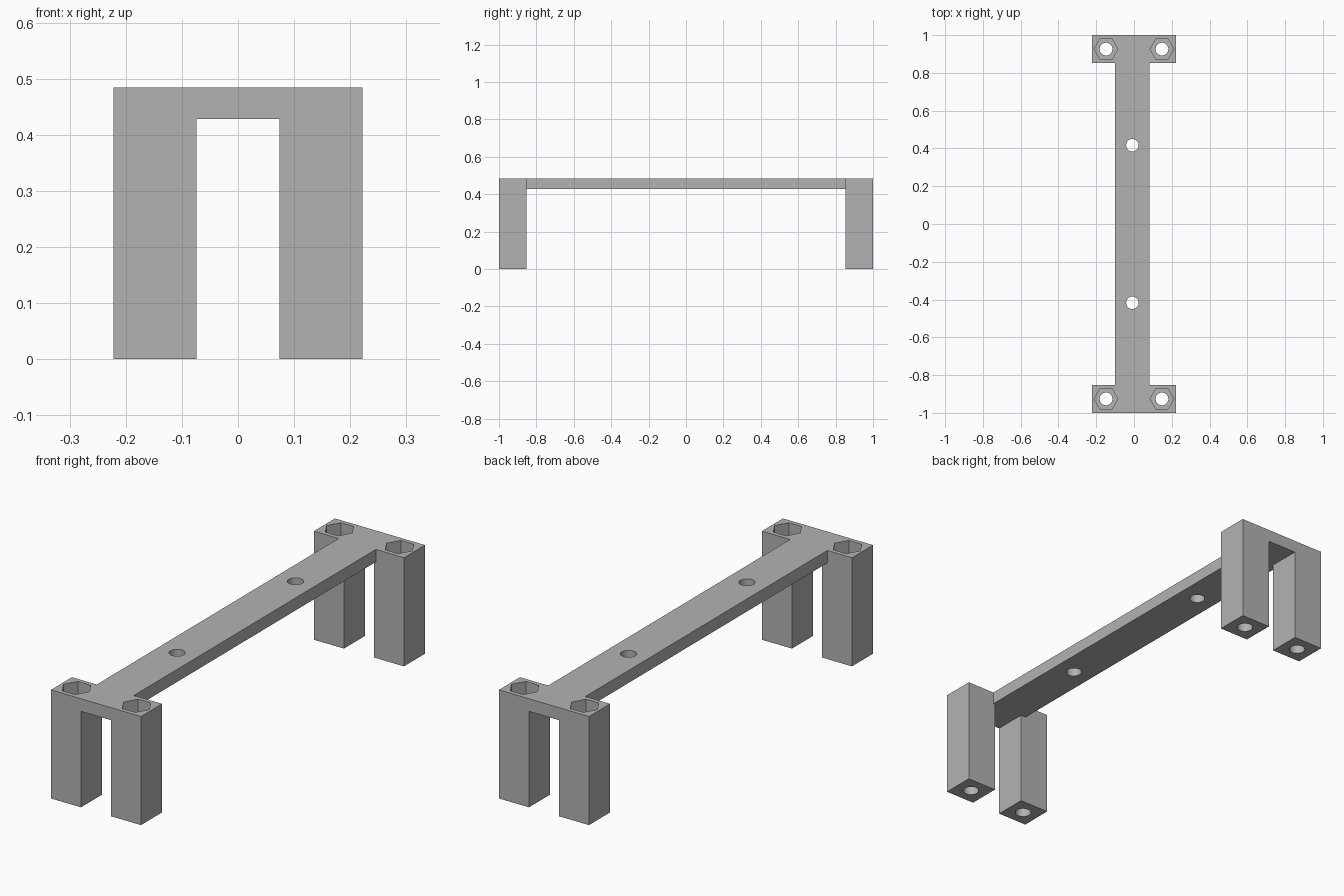
import bpy, bmesh, math
from mathutils import Vector

if "Cube" in bpy.data.objects:
    bpy.data.objects.remove(bpy.data.objects["Cube"], do_unlink=True)

HALF_W, LEG, TOP, UNDER = 0.222, 0.148, 0.484, 0.428
BAR_L, BAR_R = -0.1, 0.083
INNER_Y, INNER_X = 1 - LEG, HALF_W - LEG

grey = bpy.data.materials.new("plain grey")
grey.use_nodes = True
colour = (0.45, 0.45, 0.45, 1)
grey.diffuse_color = colour
grey.node_tree.nodes["Principled BSDF"].inputs["Base Color"].default_value = colour


def make_object(name, bm):
    mesh = bpy.data.meshes.new(name)
    bm.to_mesh(mesh)
    bm.free()
    mesh.materials.append(grey)
    obj = bpy.data.objects.new(name, mesh)
    bpy.context.collection.objects.link(obj)
    return obj


# Plan of the bracket: a narrow bar with a wide plate at each end
xs = [-HALF_W, BAR_L, -INNER_X, INNER_X, BAR_R, HALF_W]
ys = [-1, -INNER_Y, INNER_Y, 1]
bm = bmesh.new()
grid = [[bm.verts.new((x, y, UNDER)) for y in ys] for x in xs]
legs, plan = [], []
for i in range(len(xs) - 1):
    for j in range(len(ys) - 1):
        at_end = j != 1
        if not at_end and not (BAR_L <= xs[i] and xs[i + 1] <= BAR_R):
            continue
        face = bm.faces.new((grid[i][j], grid[i + 1][j], grid[i + 1][j + 1], grid[i][j + 1]))
        plan.append(face)
        if at_end and abs(xs[i] + xs[i + 1]) / 2 > INNER_X:
            legs.append(face)
bmesh.ops.delete(bm, geom=[v for v in bm.verts if not v.link_faces], context='VERTS')


def extrude(faces, dz, keep):
    result = bmesh.ops.extrude_face_region(bm, geom=faces, use_keep_orig=keep)
    moved = [g for g in result["geom"] if isinstance(g, bmesh.types.BMVert)]
    bmesh.ops.translate(bm, verts=moved, vec=Vector((0, 0, dz)))


# Thickness of the plate, then the four legs
extrude(plan, TOP - UNDER, True)
extrude(legs, -UNDER, False)
bmesh.ops.recalc_face_normals(bm, faces=bm.faces)
bmesh.ops.dissolve_limit(bm, angle_limit=0.01, verts=bm.verts, edges=bm.edges)
bracket = make_object("bracket", bm)


def drill(x, y, radius, sides, bottom, top):
    cut = bmesh.new()
    bmesh.ops.create_cone(cut, cap_ends=True, segments=sides, radius1=radius,
                          radius2=radius, depth=top - bottom)
    if sides == 6:
        # Put two corners of the nut pocket on the x axis
        corner = cut.verts[:][0].co
        turn = -math.atan2(corner.y, corner.x)
        for v in cut.verts:
            a = math.atan2(v.co.y, v.co.x) + turn
            v.co.x, v.co.y = radius * math.cos(a), radius * math.sin(a)
    bmesh.ops.translate(cut, verts=cut.verts, vec=Vector((x, y, (bottom + top) / 2)))
    cutter = make_object("hole_cutter", cut)
    cutter.hide_render = True
    mod = bracket.modifiers.new("hole", 'BOOLEAN')
    mod.operation, mod.solver, mod.object = 'DIFFERENCE', 'EXACT', cutter
    bpy.context.view_layer.objects.active = bracket
    bpy.ops.object.modifier_apply(modifier=mod.name)
    bpy.data.objects.remove(cutter, do_unlink=True)


# Screw holes through the legs with nut pockets, and two holes in the bar
for sy in (-1, 1):
    drill((BAR_L + BAR_R) / 2, sy * 0.417, 0.033, 32, 0.3, 0.6)
    for sx in (-1, 1):
        x, y = sx * (HALF_W - LEG / 2), sy * (1 - LEG / 2)
        drill(x, y, 0.034, 32, -0.1, 0.6)
        drill(x, y, 0.063, 6, TOP - 0.11, 0.6)

bpy.ops.object.select_all(action='DESELECT')
bracket.select_set(True)
bpy.context.view_layer.objects.active = bracket
bpy.ops.object.shade_smooth_by_angle(angle=math.radians(30))
